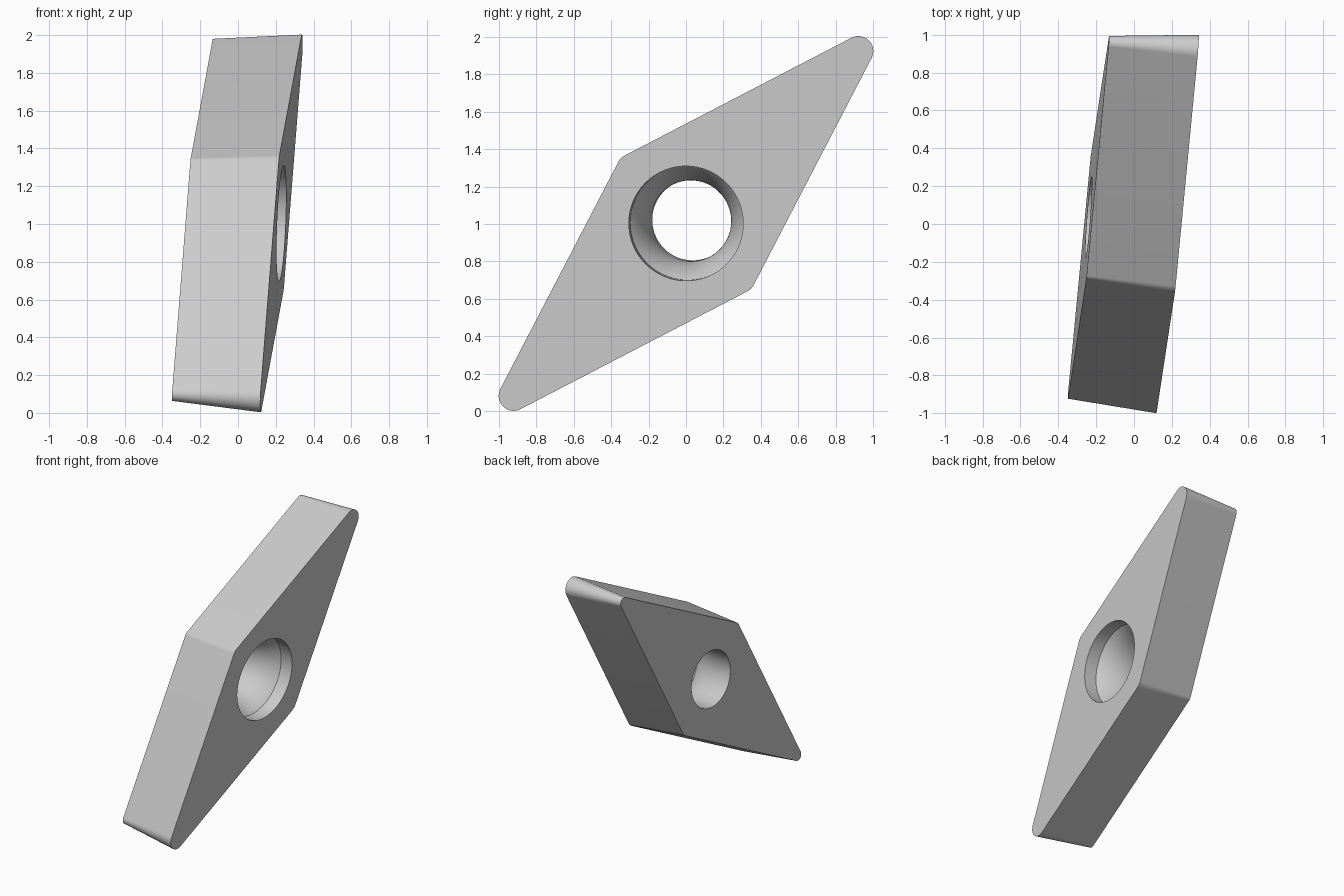
import bpy
import bmesh
from math import sin, cos, tan, atan, radians, tau
from mathutils import Matrix, Vector

cube = bpy.data.objects.get("Cube")
if cube:
    bpy.data.objects.remove(cube, do_unlink=True)

# Plate proportions
THICK = 0.472
HALF_LONG = 1.305                      # centre to tip arc centre
HALF_ANGLE = 17.5                      # half of the acute corner
HALF_SHORT = HALF_LONG * tan(radians(HALF_ANGLE))
NOSE = 0.08
CLEARANCE = THICK * tan(radians(5))    # sides lean inward toward the back
HOLE_SEGS = 96

bm = bmesh.new()


def add_loop(points, depth):
    return [bm.verts.new((x, y, -depth)) for x, y in points]


def rounded_rhombus(radius):
    """Outline with an arc around each of the four corner centres."""
    side = 90 - HALF_ANGLE
    corners = [((HALF_LONG, 0), -side, side, 28),
               ((0, HALF_SHORT), side, 180 - side, 8),
               ((-HALF_LONG, 0), 180 - side, 180 + side, 28),
               ((0, -HALF_SHORT), 180 + side, 360 - side, 8)]
    points = []
    for (cx, cy), start, end, steps in corners:
        for i in range(steps + 1):
            a = radians(start + (end - start) * i / steps)
            points.append((cx + radius * cos(a), cy + radius * sin(a)))
    return points


def circle(radius):
    return [(radius * cos(tau * i / HOLE_SEGS), radius * sin(tau * i / HOLE_SEGS))
            for i in range(HOLE_SEGS)]


def bridge(a, b):
    for i in range(len(a)):
        j = (i + 1) % len(a)
        bm.faces.new((a[i], b[i], b[j], a[j]))


def cap(outer, inner):
    """Flat face between the outline and the hole."""
    edges = []
    for loop in (outer, inner):
        edges += [bm.edges.get((loop[i - 1], loop[i])) for i in range(len(loop))]
    bmesh.ops.triangle_fill(bm, edges=edges, use_beauty=True)


# Tapered outer sides
front = add_loop(rounded_rhombus(NOSE), 0)
back = add_loop(rounded_rhombus(NOSE - CLEARANCE), THICK)
bridge(front, back)

# Hole: straight mouth, curved seat, straight bore
MOUTH, BORE = 0.306, 0.216
SEAT_START, SEAT_END = 0.10, 0.36
run, drop = SEAT_END - SEAT_START, MOUTH - BORE
sweep = 2 * atan(drop / run)
arc = run / sin(sweep)
profile = [(MOUTH, 0)]
for i in range(17):
    a = sweep * (1 - i / 16)
    profile.append((BORE + arc * (1 - cos(a)), SEAT_END - arc * sin(a)))
profile.append((BORE, THICK))
rings = [add_loop(circle(r), d) for r, d in profile]
for a, b in zip(rings, rings[1:]):
    bridge(a, b)

# Front and back faces
cap(front, rings[0])
cap(back, rings[-1])
bmesh.ops.recalc_face_normals(bm, faces=bm.faces)

mesh = bpy.data.meshes.new("rhombic_insert")
bm.to_mesh(mesh)
bm.free()
insert = bpy.data.objects.new("rhombic_insert", mesh)
bpy.context.collection.objects.link(insert)

# Tilted placement: long diagonal rises toward the back
normal = Vector((1, -0.075, -0.04)).normalized()
long_axis = Vector((0.115, 1, 1)).normalized()
short_axis = normal.cross(long_axis).normalized()
long_axis = short_axis.cross(normal)
frame = Matrix((long_axis, short_axis, normal)).transposed().to_4x4()
insert.matrix_world = Matrix.Translation((0.23, 0, 1.003)) @ frame

# Plain grey
grey = bpy.data.materials.new("light_grey")
grey.use_nodes = True
color = (0.6, 0.6, 0.6, 1)
grey.diffuse_color = color
grey.node_tree.nodes["Principled BSDF"].inputs["Base Color"].default_value = color
mesh.materials.append(grey)

bpy.ops.object.select_all(action="DESELECT")
insert.select_set(True)
bpy.context.view_layer.objects.active = insert
bpy.ops.object.shade_smooth_by_angle(angle=radians(30))
